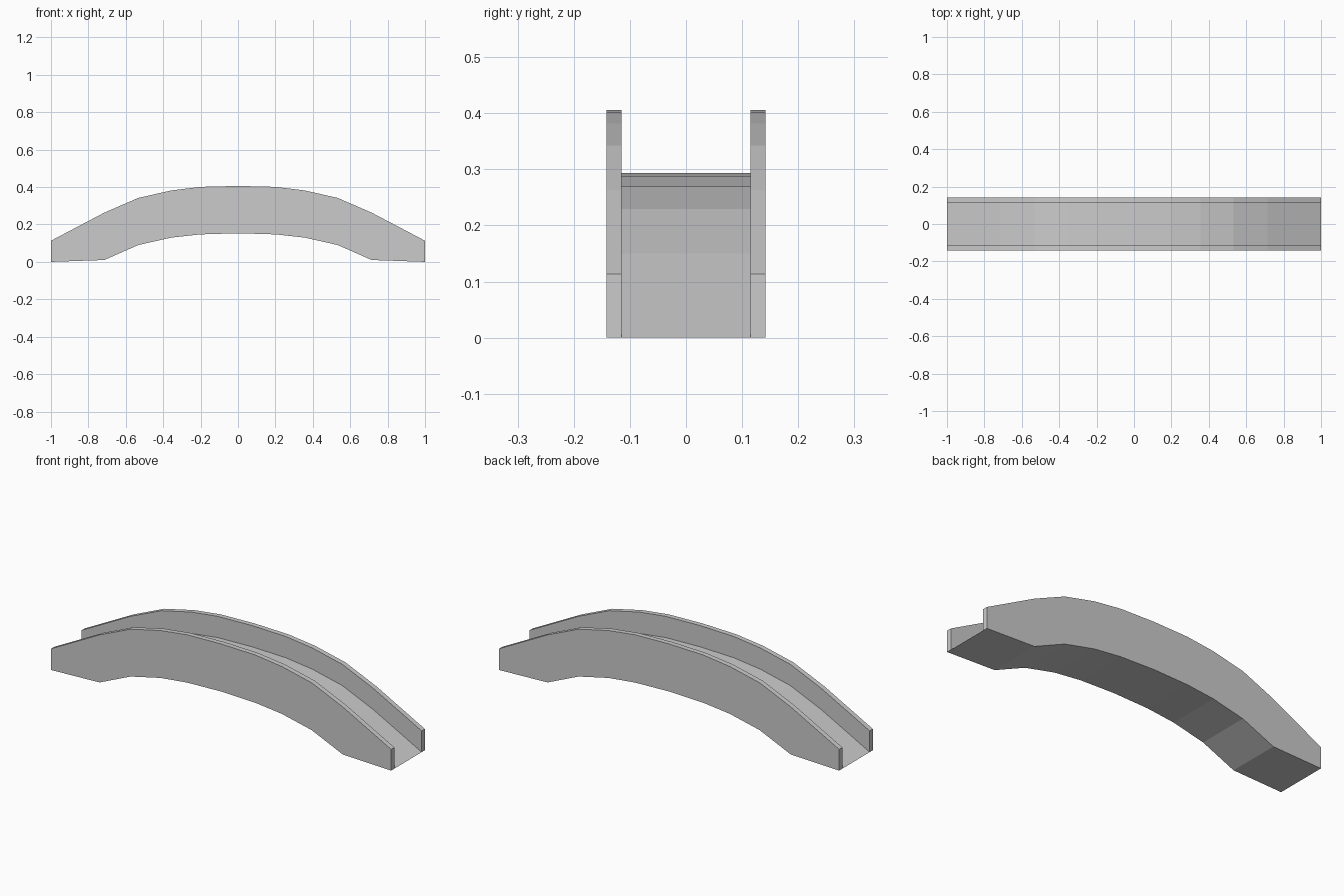
import bpy
import bmesh

if "Cube" in bpy.data.objects:
    bpy.data.objects.remove(bpy.data.objects["Cube"], do_unlink=True)

stone = bpy.data.materials.new("grey stone")
stone.use_nodes = True
grey = (0.6, 0.6, 0.6, 1)
stone.diffuse_color = grey
stone.node_tree.nodes["Principled BSDF"].inputs["Base Color"].default_value = grey

# Half arch stations: x, road height, underside height
STATIONS = [(0, 0.293, 0.153), (0.2, 0.288, 0.147), (0.356, 0.269, 0.13),
            (0.533, 0.229, 0.09), (0.715, 0.15, 0.01), (1, 0, 0)]
WALL_RISE = 0.113
INNER, OUTER = 0.115, 0.142


def arch(name, y0, y1, rise):
    """Extrude the arch profile from y0 to y1, its top lifted by rise."""
    full = [(-x, t, b) for x, t, b in reversed(STATIONS[1:])] + STATIONS
    bm = bmesh.new()
    rings = []
    for x, top, under in full:
        corners = [(y0, under), (y1, under), (y1, top + rise), (y0, top + rise)]
        rings.append([bm.verts.new((x, y, z)) for y, z in corners])
    for a, b in zip(rings, rings[1:]):
        for i in range(4):
            j = (i + 1) % 4
            bm.faces.new((a[i], a[j], b[j], b[i]))
    bm.faces.new(rings[0])
    bm.faces.new(rings[-1])
    # The road tapers to an edge at each end
    bmesh.ops.remove_doubles(bm, verts=bm.verts, dist=0.0001)
    bmesh.ops.recalc_face_normals(bm, faces=bm.faces)
    mesh = bpy.data.meshes.new(name)
    bm.to_mesh(mesh)
    bm.free()
    mesh.materials.append(stone)
    obj = bpy.data.objects.new(name, mesh)
    bpy.context.collection.objects.link(obj)


# Road deck between two side walls
arch("bridge_deck", -INNER, INNER, 0)
arch("front_wall", -OUTER, -INNER, WALL_RISE)
arch("back_wall", INNER, OUTER, WALL_RISE)
